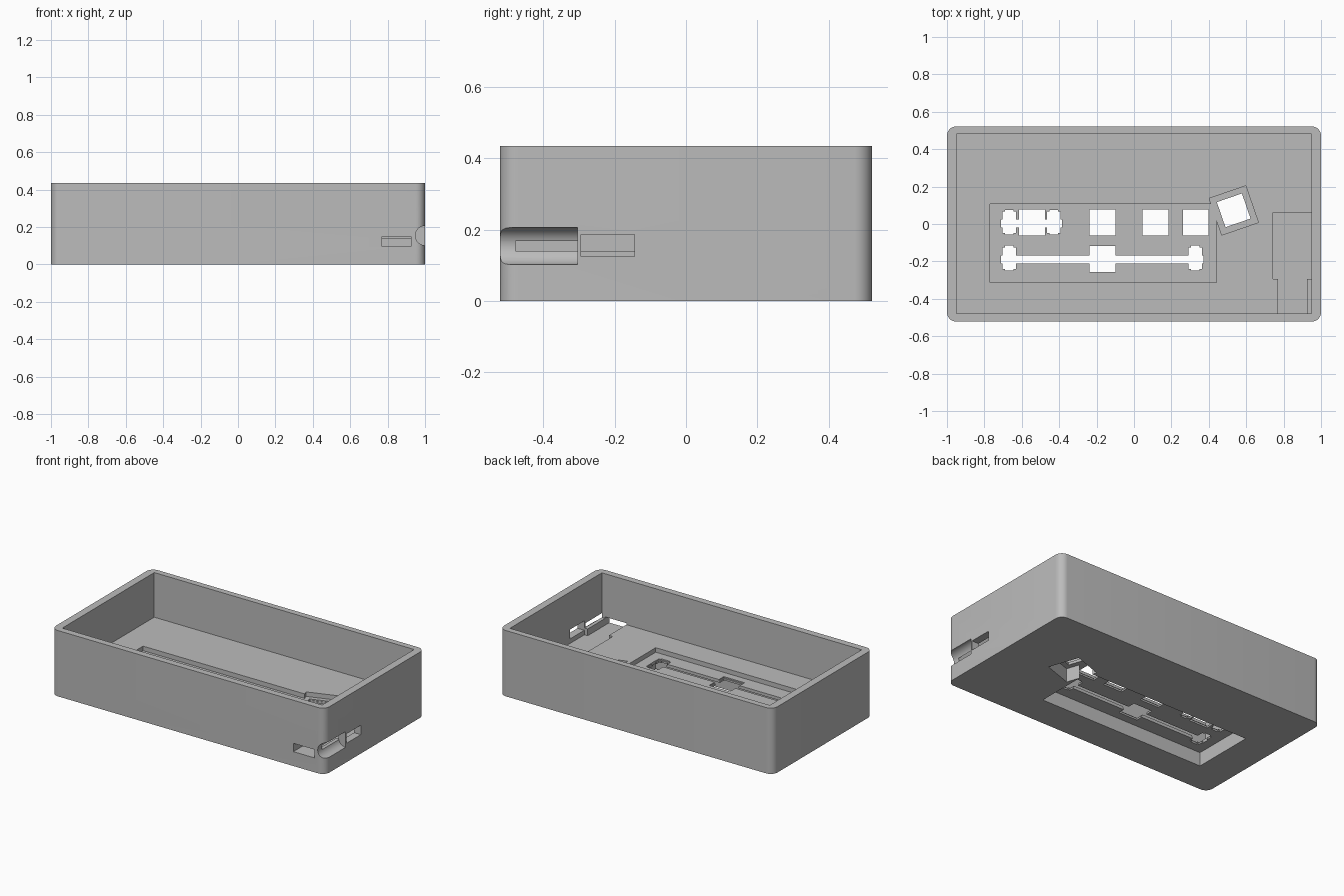
import bpy, bmesh, math
from mathutils import Matrix, Vector

if "Cube" in bpy.data.objects:
    bpy.data.objects.remove(bpy.data.objects["Cube"], do_unlink=True)

FLOOR, PLATE_LOW, PLATE_TOP = 0.14, 0.09, 0.11


def box(name, x0, x1, y0, y1, z0, z1, turn=0, radius=0):
    """Box from its limits, turned about its own upright axis, with optional round corners."""
    bm = bmesh.new()
    bmesh.ops.create_cube(bm, size=1)
    bmesh.ops.scale(bm, vec=(x1 - x0, y1 - y0, z1 - z0), verts=bm.verts)
    if radius:
        upright = [e for e in bm.edges
                   if abs(e.verts[0].co.z - e.verts[1].co.z) > 0.01]
        bmesh.ops.bevel(bm, geom=upright, offset=radius, segments=8,
                        profile=0.5, affect='EDGES')
    middle = Vector((x0 + x1, y0 + y1, z0 + z1)) / 2
    bm.transform(Matrix.Translation(middle) @ Matrix.Rotation(math.radians(turn), 4, 'Z'))
    return finish(name, bm)


def finish(name, bm):
    mesh = bpy.data.meshes.new(name)
    bm.to_mesh(mesh)
    bm.free()
    obj = bpy.data.objects.new(name, mesh)
    bpy.context.collection.objects.link(obj)
    return obj


def cut(cutter):
    """Subtract a cutter from the case and discard it."""
    cutter.hide_render = True
    mod = case.modifiers.new("cut", 'BOOLEAN')
    mod.operation = 'DIFFERENCE'
    mod.solver = 'EXACT'
    mod.object = cutter
    bpy.ops.object.modifier_apply(modifier=mod.name)
    bpy.data.objects.remove(cutter, do_unlink=True)


def cut_box(*limits, turn=0):
    cut(box("cutter", *limits, turn=turn))


def cut_hole(x, y, w, h, turn=0, lip=0.007):
    """Opening through the plate with a slightly wider rim on top."""
    for grow, low in ((0, 0.05), (lip, 0.102)):
        a, b = w / 2 + grow, h / 2 + grow
        cut_box(x - a, x + a, y - b, y + b, low, 0.2, turn=turn)


# Case shell with open top
case = box("case", -1, 1, -0.522, 0.522, 0, 0.435, radius=0.05)
bpy.context.view_layer.objects.active = case
case.select_set(True)
cut_box(-0.95, 0.95, -0.478, 0.482, FLOOR, 0.6)

# Pockets above and below the key plate, including the turned key
for low, high in ((-0.1, PLATE_LOW), (PLATE_TOP, 0.25)):
    cut_box(-0.77, 0.44, -0.312, 0.108, low, high)
    cut_box(0.43, 0.637, -0.031, 0.176, low, high, turn=19)

# Square key openings
for x, y in ((-0.545, 0.008), (-0.168, 0.008), (0.115, 0.008),
             (0.33, 0.008), (-0.168, -0.187)):
    cut_hole(x, y, 0.138, 0.138)
cut_hole(0.533, 0.073, 0.142, 0.142, turn=19, lip=0.003)

# Stabiliser openings with narrower tabs, joined by wire channels
for x, y in ((-0.667, 0.01), (-0.428, 0.01), (-0.667, -0.182), (0.328, -0.182)):
    cut_hole(x, y, 0.072, 0.115)
    cut_hole(x, y, 0.045, 0.132)
cut_box(-0.71, -0.385, -0.018, 0.024, 0.05, 0.2)
cut_box(-0.71, 0.372, -0.212, -0.168, 0.05, 0.2)

# Circuit board recess with front and side connector slots
cut_box(0.742, 0.95, -0.295, 0.062, 0.095, 0.25)
cut_box(0.77, 0.926, -0.6, -0.28, 0.095, 0.15)
cut_box(0.93, 1.1, -0.295, -0.145, 0.125, 0.187)

# Round cable channel in the right wall
bm = bmesh.new()
bmesh.ops.create_cone(bm, cap_ends=True, segments=48, radius1=0.052, radius2=0.052,
                      depth=0.3,
                      matrix=Matrix.Translation((1, -0.455, 0.154))
                      @ Matrix.Rotation(math.pi / 2, 4, 'X'))
cut(finish("channel_cutter", bm))

# Plain grey material and shading
grey = bpy.data.materials.new("plain grey")
grey.use_nodes = True
colour = (0.5, 0.5, 0.5, 1)
grey.diffuse_color = colour
grey.node_tree.nodes["Principled BSDF"].inputs["Base Color"].default_value = colour
case.data.materials.clear()
case.data.materials.append(grey)
bpy.ops.object.shade_smooth_by_angle(angle=math.radians(30))
